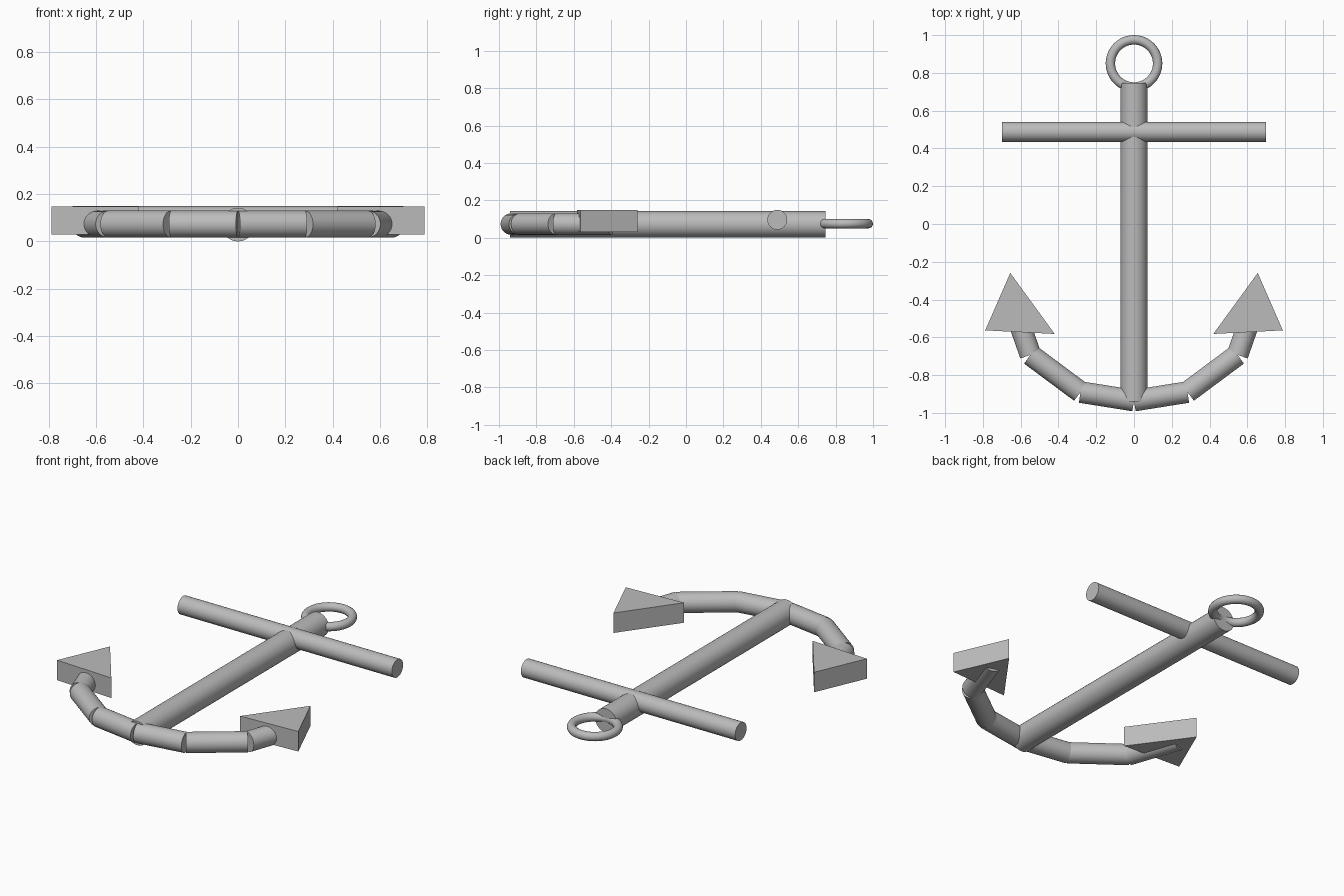
import bpy
import bmesh
import math
from mathutils import Vector

cube = bpy.data.objects.get("Cube")
if cube:
    bpy.data.objects.remove(cube, do_unlink=True)

GREY = (0.5, 0.5, 0.5, 1.0)
metal = bpy.data.materials.new("plain grey")
metal.use_nodes = True
metal.diffuse_color = GREY
metal.node_tree.nodes["Principled BSDF"].inputs["Base Color"].default_value = GREY


def finish(obj, name, smooth=True):
    obj.name = name
    obj.data.materials.append(metal)
    if smooth:
        bpy.ops.object.shade_smooth_by_angle(angle=math.radians(35))


def rod(name, start, end, radius):
    """Capped round bar between two points."""
    start, end = Vector(start), Vector(end)
    axis = end - start
    bpy.ops.mesh.primitive_cylinder_add(
        vertices=32, radius=radius, depth=axis.length,
        location=(start + end) / 2,
        rotation=axis.to_track_quat('Z', 'Y').to_euler())
    finish(bpy.context.object, name)


def prism(name, outline, bottom, top):
    """Flat outline extruded upwards."""
    bm = bmesh.new()
    face = bm.faces.new([bm.verts.new((x, y, bottom)) for x, y in outline])
    grown = bmesh.ops.extrude_face_region(bm, geom=[face])
    verts = [v for v in grown["geom"] if isinstance(v, bmesh.types.BMVert)]
    bmesh.ops.translate(bm, verts=verts, vec=(0, 0, top - bottom))
    bmesh.ops.recalc_face_normals(bm, faces=bm.faces)
    mesh = bpy.data.meshes.new(name)
    bm.to_mesh(mesh)
    bm.free()
    obj = bpy.data.objects.new(name, mesh)
    bpy.context.collection.objects.link(obj)
    finish(obj, name, smooth=False)


# Shank and crossbar
rod("shank", (0, -0.94, 0.071), (0, 0.747, 0.071), 0.071)
rod("stock", (-0.7, 0.488, 0.096), (0.7, 0.488, 0.096), 0.053)

# Ring at the top of the shank
bpy.ops.mesh.primitive_torus_add(
    major_radius=0.125, minor_radius=0.025, major_segments=48,
    minor_segments=16, location=(0, 0.85, 0.075))
finish(bpy.context.object, "ring")

# Curved arms in three straight bars each, with pointed flukes
ARM_PATH = [(0, -0.935), (0.283, -0.89), (0.548, -0.693), (0.65, -0.402)]
FLUKE = [(0.655, -0.259), (0.42, -0.582), (0.788, -0.563)]
for side, label in ((1, "left"), (-1, "right")):
    for i, (a, b) in enumerate(zip(ARM_PATH, ARM_PATH[1:]), 1):
        rod(f"{label}_arm_{i}", (side * a[0], a[1], 0.073),
            (side * b[0], b[1], 0.073), 0.057)
    prism(f"{label}_fluke", [(side * x, y) for x, y in FLUKE], 0.03, 0.148)
